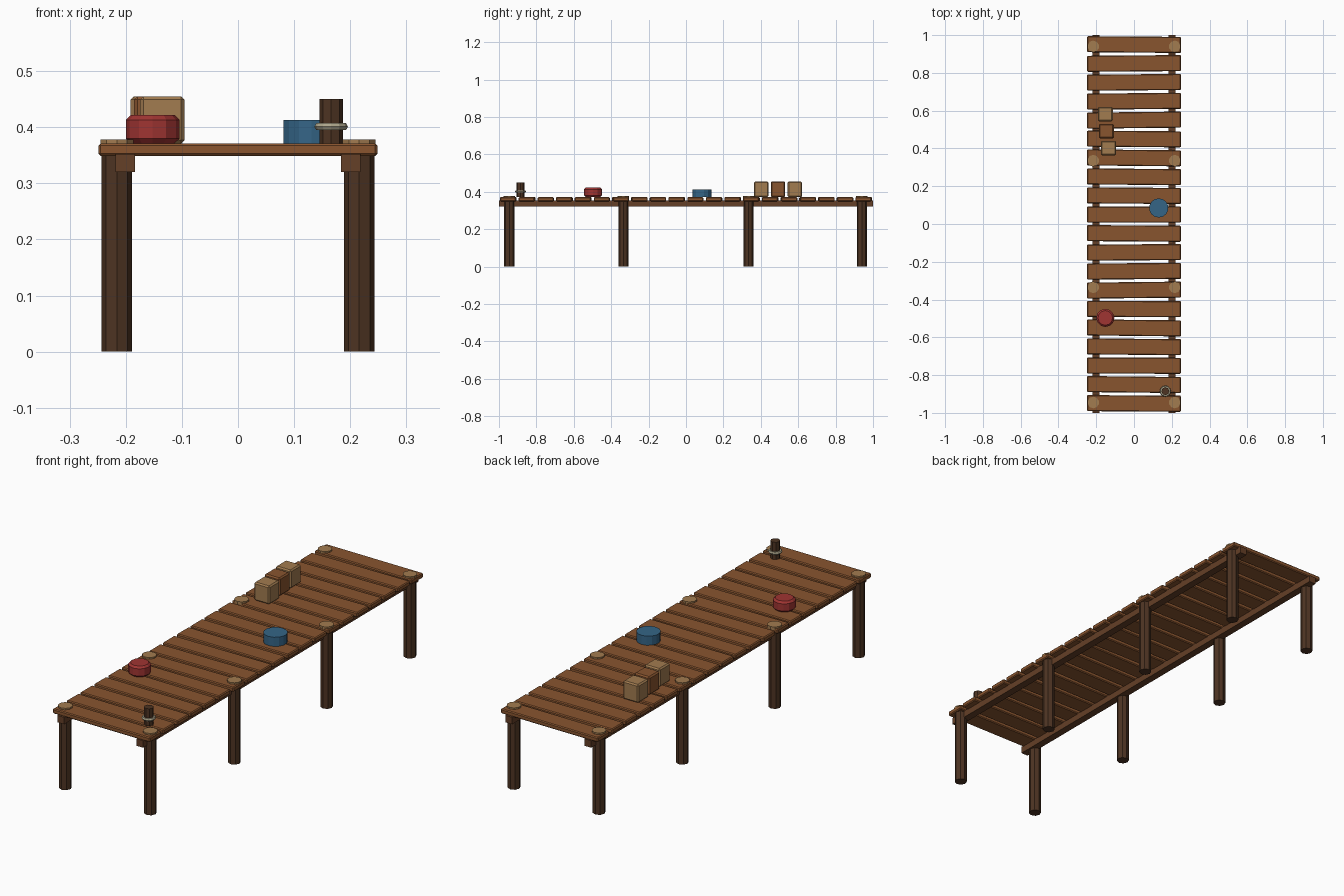
import bpy, math, random

if "Cube" in bpy.data.objects:
    bpy.data.objects.remove(bpy.data.objects["Cube"])

random.seed(4)
TOP = 0.371


def mat(name, r, g, b):
    m = bpy.data.materials.new(name)
    m.diffuse_color = (r, g, b, 1)
    m.use_nodes = True
    m.node_tree.nodes["Principled BSDF"].inputs["Base Color"].default_value = m.diffuse_color
    return m


PLANK = mat("plank wood", 0.25, 0.09, 0.028)
BEAM = mat("beam wood", 0.13, 0.05, 0.02)
DARK = mat("dark wood", 0.075, 0.034, 0.016)
TAN = mat("pale wood", 0.36, 0.20, 0.08)
RED = mat("red paint", 0.35, 0.035, 0.032)
BLUE = mat("blue paint", 0.035, 0.13, 0.24)
ROPE = mat("rope", 0.42, 0.38, 0.26)


def finish(name, material, bevel=0):
    o = bpy.context.object
    o.name = name
    o.data.materials.append(material)
    if bevel:
        b = o.modifiers.new("Bevel", 'BEVEL')
        b.width = bevel
        b.segments = 1
        b.limit_method = 'ANGLE'
        b.angle_limit = math.radians(50)
    return o


def box(name, loc, size, material, bevel=0, turn=0):
    bpy.ops.mesh.primitive_cube_add(size=1, location=loc)
    o = bpy.context.object
    o.scale = size
    bpy.ops.object.transform_apply(location=False, rotation=False, scale=True)
    o.rotation_euler.z = turn
    return finish(name, material, bevel)


def cyl(name, x, y, z0, z1, r, sides, material, bevel=0):
    bpy.ops.mesh.primitive_cylinder_add(vertices=sides, radius=r, depth=z1 - z0,
                                        location=(x, y, (z0 + z1) / 2))
    return finish(name, material, bevel)


# Deck planks, each slightly askew
for i in range(20):
    turn = random.uniform(-0.013, 0.013)
    box(f"deck_plank_{i + 1}", (0, -0.95 + 0.1 * i, 0.36), (0.497, 0.085, 0.022),
        PLANK, 0.004, turn)

# Long beams, posts and post caps on both sides
for side, s in (("left", -1), ("right", 1)):
    box(f"{side}_beam", (s * 0.201, 0, 0.336), (0.035, 2.0, 0.032), BEAM)
    for i, y in enumerate((-0.945, -0.335, 0.335, 0.94)):
        cyl(f"{side}_post_{i + 1}", s * 0.216, y, 0, 0.366, 0.027, 8, DARK)
        cyl(f"{side}_post_cap_{i + 1}", s * 0.216, y, 0.364, 0.378, 0.031, 10, TAN)

# Crates
for i, (x, y, m) in enumerate(((-0.135, 0.402, TAN), (-0.146, 0.492, PLANK),
                               (-0.152, 0.582, TAN))):
    box(f"crate_{i + 1}", (x, y, TOP + 0.042), (0.079, 0.077, 0.084), m, 0.006)

# Red float and blue tub
cyl("red_float", -0.152, -0.497, TOP, 0.422, 0.048, 12, RED, 0.009)
cyl("blue_tub", 0.131, 0.085, TOP, 0.413, 0.051, 14, BLUE)

# Mooring bollard with rope ring
cyl("bollard", 0.166, -0.885, TOP, 0.450, 0.021, 8, DARK)
bpy.ops.mesh.primitive_torus_add(location=(0.166, -0.885, 0.401), major_segments=12,
                                 minor_segments=6, major_radius=0.023, minor_radius=0.007)
finish("rope_ring", ROPE)
